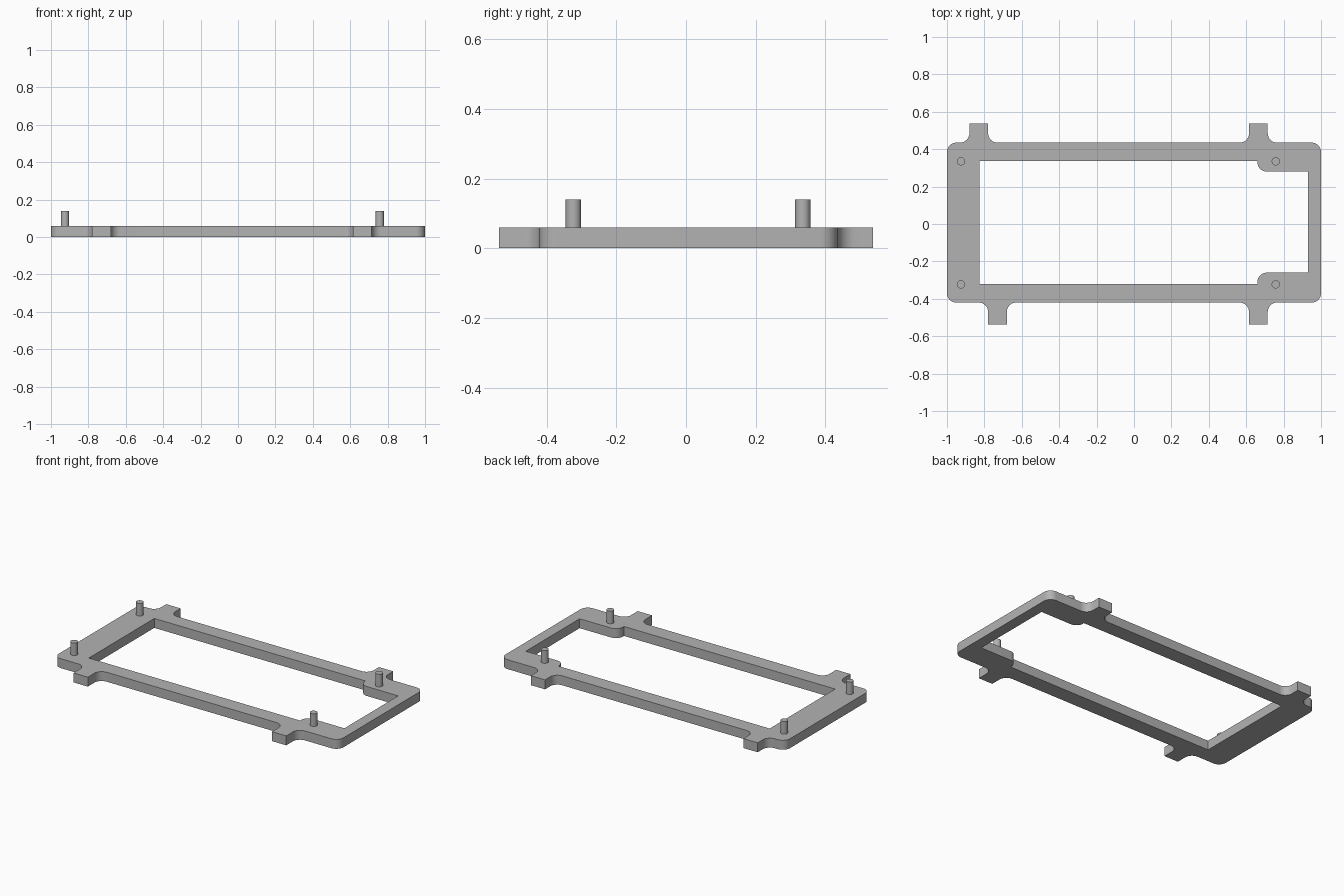
import bpy, bmesh
from math import sin, cos, pi
from mathutils import Vector

cube = bpy.data.objects.get("Cube")
if cube:
    bpy.data.objects.remove(cube)

THICK = 0.06
R = 0.05      # fillet radius
STEPS = 8

grey = bpy.data.materials.new("plain grey")
grey.use_nodes = True
grey.diffuse_color = (0.45, 0.45, 0.45, 1)
grey.node_tree.nodes["Principled BSDF"].inputs["Base Color"].default_value = (0.45, 0.45, 0.45, 1)


def filleted(corners):
    """Turn (x, y, radius) right-angle corners into a rounded outline."""
    out = []
    for i, (x, y, r) in enumerate(corners):
        p = Vector((x, y, 0))
        if r == 0:
            out.append(p)
            continue
        before, after = corners[i - 1], corners[(i + 1) % len(corners)]
        u = (Vector((before[0], before[1], 0)) - p).normalized()
        v = (Vector((after[0], after[1], 0)) - p).normalized()
        centre = p + r * (u + v)
        for k in range(STEPS + 1):
            t = k / STEPS * pi / 2
            out.append(centre - r * (v * cos(t) + u * sin(t)))
    return out


def tab(x0, x1, edge, tip):
    """A square-ended lug with filleted roots, in order of travel."""
    return [(x0, edge, R), (x0, tip, 0), (x1, tip, 0), (x1, edge, R)]


# Frame outlines: outside with four lugs, opening with two corner bosses
FRONT, BACK, TIP = -0.42, 0.435, 0.537
outside = ([(-1, FRONT, R)] + tab(-0.78, -0.68, FRONT, -TIP)
           + tab(0.615, 0.715, FRONT, -TIP) + [(1, FRONT, R), (1, BACK, R)]
           + tab(0.715, 0.615, BACK, TIP) + tab(-0.78, -0.88, BACK, TIP)
           + [(-1, BACK, R)])
opening = [(-0.825, -0.32, 0), (0.66, -0.32, 0), (0.66, -0.26, R), (0.93, -0.26, 0),
           (0.93, 0.28, 0), (0.66, 0.28, R), (0.66, 0.338, 0), (-0.825, 0.338, 0)]


def finish(bm, name):
    bmesh.ops.recalc_face_normals(bm, faces=bm.faces[:])
    mesh = bpy.data.meshes.new(name)
    bm.to_mesh(mesh)
    bm.free()
    mesh.materials.append(grey)
    obj = bpy.data.objects.new(name, mesh)
    bpy.context.collection.objects.link(obj)
    bpy.ops.object.select_all(action='DESELECT')
    obj.select_set(True)
    bpy.context.view_layer.objects.active = obj
    bpy.ops.object.shade_smooth_by_angle(angle=pi / 6)
    return obj


# Flat frame plate
bm = bmesh.new()
edges = []
for outline in (outside, opening):
    verts = [bm.verts.new(p) for p in filleted(outline)]
    edges += [bm.edges.new((verts[i - 1], verts[i])) for i in range(len(verts))]
bmesh.ops.triangle_fill(bm, edges=edges, use_beauty=True, normal=(0, 0, 1))
top = bmesh.ops.extrude_face_region(bm, geom=bm.faces[:], use_keep_orig=True)["geom"]
bmesh.ops.translate(bm, vec=(0, 0, THICK),
                    verts=[g for g in top if isinstance(g, bmesh.types.BMVert)])
finish(bm, "frame_plate")

# Locating pins
for side, x in (("right", -0.925), ("left", 0.758)):
    for end, y in (("front", -0.323), ("back", 0.335)):
        bm = bmesh.new()
        bmesh.ops.create_cone(bm, cap_ends=True, segments=32,
                              radius1=0.022, radius2=0.022, depth=0.09)
        pin = finish(bm, f"pin_{end}_{side}")
        pin.location = (x, y, 0.095)
